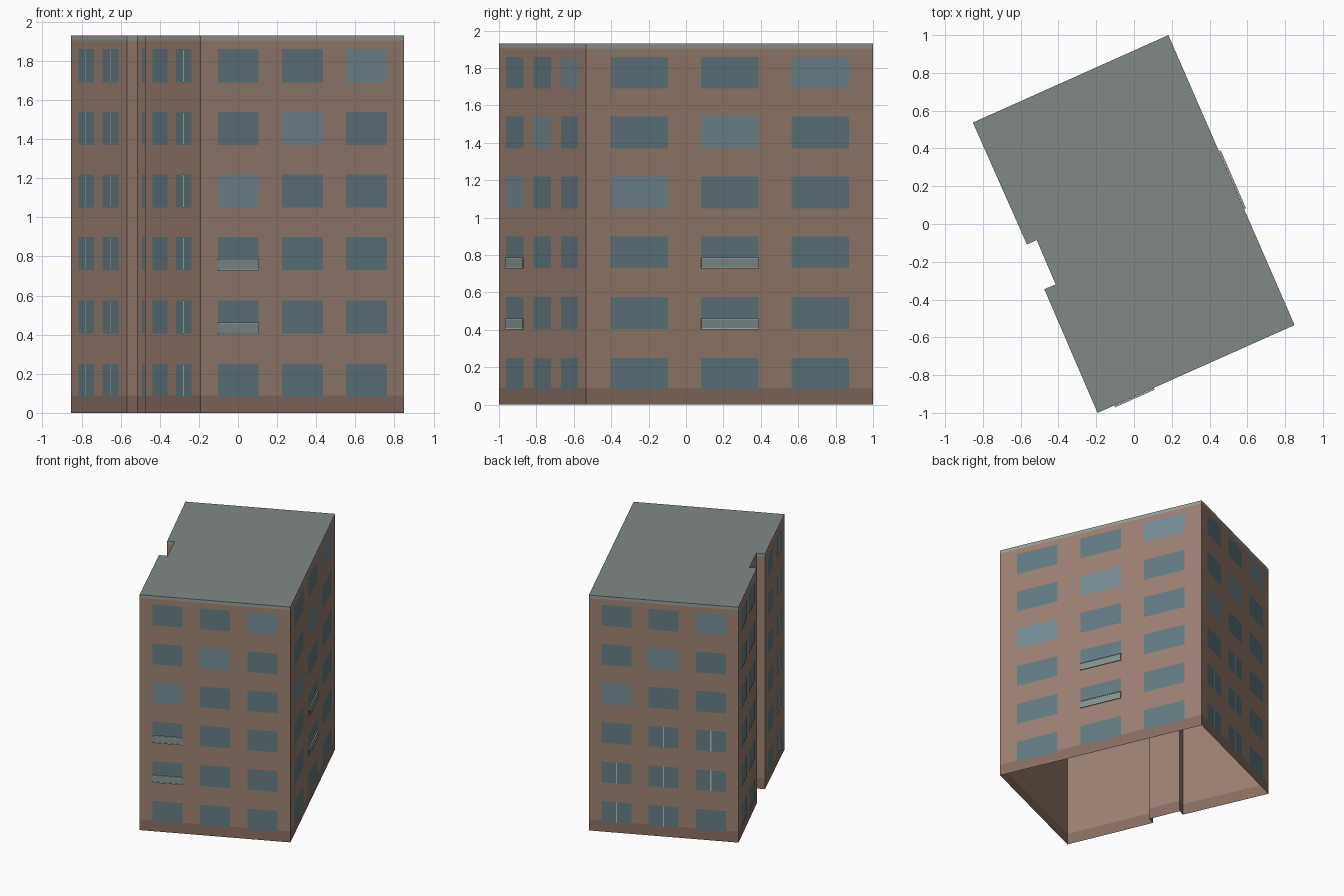
import bpy
import bmesh
from mathutils import Vector

if "Cube" in bpy.data.objects:
    bpy.data.objects.remove(bpy.data.objects["Cube"])

# Footprint, counter-clockwise from the front corner, with the notch on the left
A, B, C, D = (-0.193, -1.0), (0.85, -0.535), (0.182, 1.0), (-0.853, 0.537)
E, F, G, H = (-0.567, -0.108), (-0.515, -0.085), (-0.415, -0.32), (-0.475, -0.345)
FOOT = [A, B, C, D, E, F, G, H]
TOP, PLINTH, TRIM = 1.93, 0.09, 1.905
ROWS = [0.08, 0.405, 0.73, 1.05, 1.37, 1.69]
WIN_H = 0.17


def material(name, rgb):
    m = bpy.data.materials.new(name)
    m.diffuse_color = (*rgb, 1)
    m.use_nodes = True
    m.node_tree.nodes["Principled BSDF"].inputs["Base Color"].default_value = m.diffuse_color
    return m


BRICK = material("brick", (0.33, 0.22, 0.17))
BASE = material("base", (0.25, 0.16, 0.125))
STONE = material("stone", (0.30, 0.34, 0.33))
ROOF = material("roof", (0.22, 0.25, 0.235))
GLASS = material("glass", (0.125, 0.20, 0.225))
GLASS_LIGHT = material("glass_light", (0.18, 0.26, 0.30))
PANEL = material("panel", (0.23, 0.29, 0.28))
FRAME = material("frame", (0.45, 0.50, 0.50))


def make(name, bm, mat):
    mesh = bpy.data.meshes.new(name)
    bm.to_mesh(mesh)
    bm.free()
    mesh.materials.append(mat)
    bpy.context.collection.objects.link(bpy.data.objects.new(name, mesh))


def wall_band(name, z0, z1, mat):
    bm = bmesh.new()
    low = [bm.verts.new((x, y, z0)) for x, y in FOOT]
    high = [bm.verts.new((x, y, z1)) for x, y in FOOT]
    for i in range(len(FOOT)):
        j = (i + 1) % len(FOOT)
        bm.faces.new((low[i], low[j], high[j], high[i]))
    make(name, bm, mat)


def wall_point(p, q, u, z, out):
    p, q = Vector(p), Vector(q)
    d = q - p
    n = Vector((d.y, -d.x)).normalized()
    w = p + d * u + n * out
    return (w.x, w.y, z)


def pane(bm, p, q, u0, u1, z0, z1, out):
    corners = ((u0, z0), (u1, z0), (u1, z1), (u0, z1))
    bm.faces.new([bm.verts.new(wall_point(p, q, u, z, out)) for u, z in corners])


def block(bm, p, q, u0, u1, z0, z1, o0, o1):
    v = [bm.verts.new(wall_point(p, q, u, z, o))
         for o in (o0, o1) for u, z in ((u0, z0), (u1, z0), (u1, z1), (u0, z1))]
    for f in ((3, 2, 1, 0), (4, 5, 6, 7), (0, 1, 5, 4), (1, 2, 6, 5), (2, 3, 7, 6), (3, 0, 4, 7)):
        bm.faces.new([v[i] for i in f])


# Shell, open underneath
wall_band("plinth", 0, PLINTH, BASE)
wall_band("walls", PLINTH, TRIM, BRICK)
wall_band("roof_trim", TRIM, TOP, STONE)
bm = bmesh.new()
bm.faces.new([bm.verts.new((x, y, TOP)) for x, y in FOOT])
make("roof", bm, ROOF)

# Window columns as fractions along each wall
THREE = [(0.085, 0.285), (0.4, 0.6), (0.715, 0.915)]
TWO = [(0.14, 0.41), (0.57, 0.85)]
ONE = [(0.25, 0.75)]
EVERY = set(range(6))
# name, ends, columns, rows with a mullion per column, balconies as (column, row)
WALLS = [
    ("front", A, B, THREE, {}, [(0, 1), (0, 2)]),
    ("right", B, C, THREE, {}, [(1, 1), (1, 2)]),
    ("back", C, D, THREE, {0: {0, 1}, 1: {0, 1, 2}, 2: {1, 2}}, []),
    ("left_rear", D, E, TWO, {0: EVERY, 1: EVERY}, []),
    ("left_notch", F, G, ONE, {}, []),
    ("left_front", H, A, TWO, {1: EVERY}, []),
]

for name, p, q, cols, mullions, balconies in WALLS:
    dark, light, bars = bmesh.new(), bmesh.new(), bmesh.new()
    length = (Vector(q) - Vector(p)).length
    for c, (u0, u1) in enumerate(cols):
        for r, z in enumerate(ROWS):
            pale = len(cols) == 3 and r == c + 3
            pane(light if pale else dark, p, q, u0, u1, z, z + WIN_H, 0.002)
            if r in mullions.get(c, ()):
                mid, half = (u0 + u1) / 2, 0.004 / length
                pane(bars, p, q, mid - half, mid + half, z, z + WIN_H, 0.004)
    for part, b, m in (("windows", dark, GLASS), ("pale_windows", light, GLASS_LIGHT),
                       ("mullions", bars, FRAME)):
        if b.verts:
            make(f"{name}_{part}", b, m)
        else:
            b.free()

    # Shallow balconies: infill panel with a rail above and a sill below
    if balconies:
        panels, rails = bmesh.new(), bmesh.new()
        for c, r in balconies:
            u0, u1 = cols[c]
            z = ROWS[r]
            block(panels, p, q, u0, u1, z + 0.004, z + 0.051, 0.002, 0.008)
            block(rails, p, q, u0, u1, z + 0.051, z + 0.057, 0.002, 0.011)
            block(rails, p, q, u0, u1, z - 0.002, z + 0.004, 0.002, 0.011)
        make(f"{name}_balcony_panels", panels, PANEL)
        make(f"{name}_balcony_rails", rails, FRAME)
